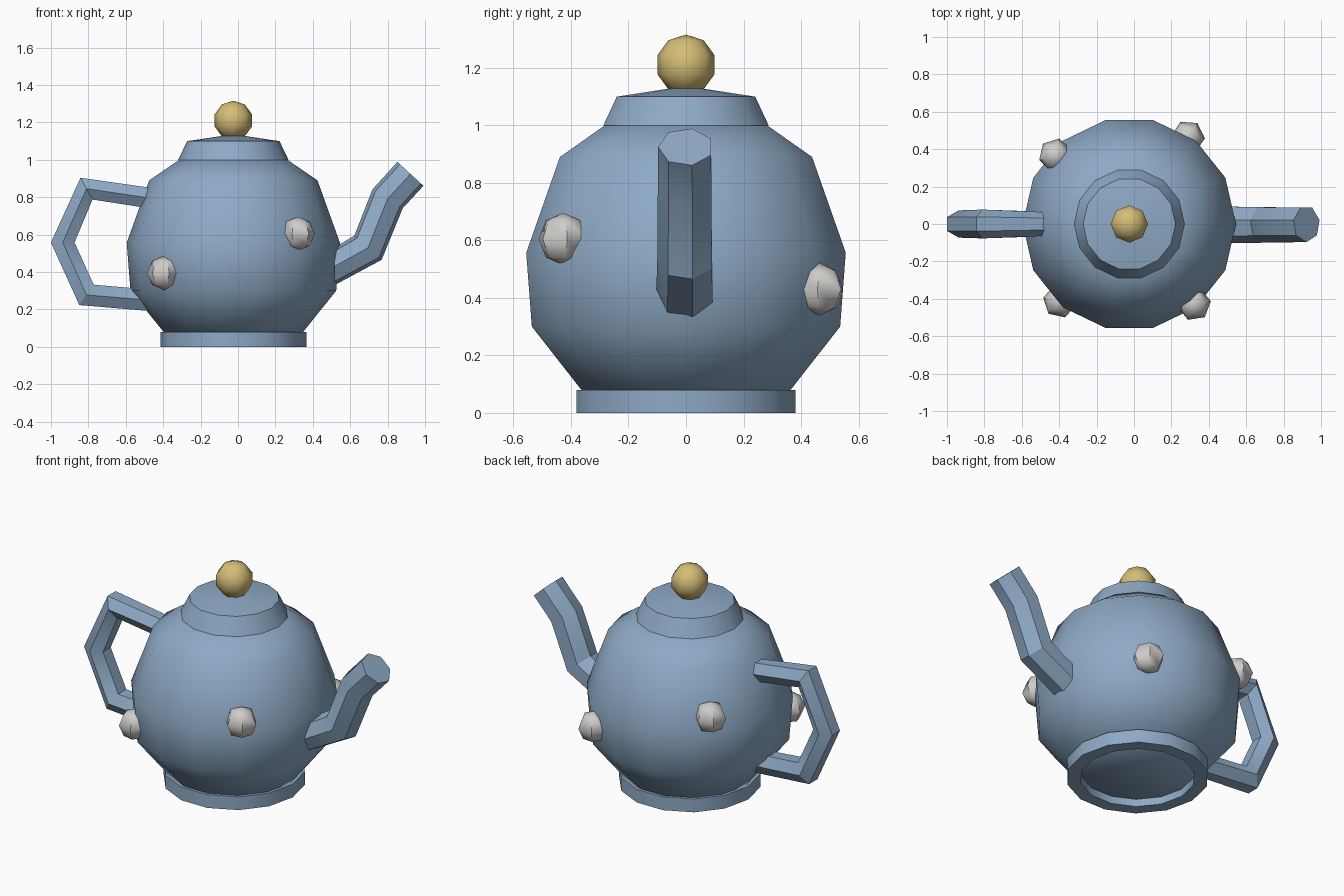
import bpy, bmesh, math
from mathutils import Vector, Matrix

if "Cube" in bpy.data.objects:
    bpy.data.objects.remove(bpy.data.objects["Cube"], do_unlink=True)

AXIS_X = -0.025
SIDES = 14


def make_material(name, rgb):
    mat = bpy.data.materials.new(name)
    mat.use_nodes = True
    color = (*rgb, 1.0)
    mat.diffuse_color = color
    mat.node_tree.nodes["Principled BSDF"].inputs["Base Color"].default_value = color
    return mat


blue = make_material("dusty blue glaze", (0.27, 0.40, 0.56))
gold = make_material("pale gold", (0.66, 0.51, 0.18))
pearl = make_material("light grey pearl", (0.62, 0.61, 0.59))


def finish(bm, name, mat, angle):
    bmesh.ops.recalc_face_normals(bm, faces=bm.faces)
    mesh = bpy.data.meshes.new(name)
    bm.to_mesh(mesh)
    bm.free()
    obj = bpy.data.objects.new(name, mesh)
    bpy.context.collection.objects.link(obj)
    mesh.materials.append(mat)
    bpy.ops.object.select_all(action="DESELECT")
    obj.select_set(True)
    bpy.context.view_layer.objects.active = obj
    bpy.ops.object.shade_smooth_by_angle(angle=math.radians(angle))
    return obj


def bridge(bm, a, b):
    n = len(a)
    for i in range(n):
        j = (i + 1) % n
        bm.faces.new((a[i], a[j], b[j], b[i]))


def lathe(name, profile, mat, angle, ring=False):
    """Spin (radius, height) points; either cap both ends or close into a ring."""
    bm = bmesh.new()
    loops = []
    for r, z in profile:
        turn = [2 * math.pi * i / SIDES for i in range(SIDES)]
        loops.append([bm.verts.new((AXIS_X + r * math.cos(t), r * math.sin(t), z)) for t in turn])
    for a, b in zip(loops, loops[1:]):
        bridge(bm, a, b)
    if ring:
        bridge(bm, loops[-1], loops[0])
    else:
        bm.faces.new(loops[0])
        bm.faces.new(loops[-1])
    return finish(bm, name, mat, angle)


def tube(name, path, sides, mat):
    """Sweep a polygon along (x, z, radius) points, with both ends facing along x."""
    bm = bmesh.new()
    pts = [Vector((x, 0, z)) for x, z, r in path]
    loops = []
    for i, (x, z, r) in enumerate(path):
        if 0 < i < len(path) - 1:
            t = (pts[i] - pts[i - 1]).normalized() + (pts[i + 1] - pts[i]).normalized()
        elif i == 0:
            t = Vector((math.copysign(1, pts[1].x - pts[0].x), 0, 0))
        else:
            t = pts[i] - pts[i - 1]
        t.normalize()
        u, v = Vector((0, -1, 0)), Vector((-t.z, 0, t.x))
        turn = [2 * math.pi * k / sides for k in range(sides)]
        loops.append([bm.verts.new(pts[i] + r * (math.cos(a) * u + math.sin(a) * v)) for a in turn])
    for a, b in zip(loops, loops[1:]):
        bridge(bm, a, b)
    bm.faces.new(loops[0])
    bm.faces.new(loops[-1])
    return finish(bm, name, mat, 30)


def ball(name, center, radius, segments, rings, turn, mat, angle):
    bm = bmesh.new()
    matrix = Matrix.Translation(center) @ Matrix.Rotation(turn, 4, "Z")
    bmesh.ops.create_uvsphere(bm, u_segments=segments, v_segments=rings, radius=radius, matrix=matrix)
    return finish(bm, name, mat, angle)


# Round body, hollow foot ring and lid
lathe("body", [(0.345, 0.045), (0.55, 0.3), (0.57, 0.557), (0.45, 0.89), (0.29, 1.0)], blue, 60)
lathe("foot_ring", [(0.39, 0.0), (0.39, 0.08), (0.315, 0.08), (0.315, 0.0)], blue, 40, ring=True)
lathe("lid", [(0.295, 1.0), (0.247, 1.1), (0.06, 1.128)], blue, 40)

# Knob on the lid
ball("lid_knob", (AXIS_X, 0, 1.211), 0.105, 8, 5, 0, gold, 50)

# Handle and spout
tube("handle", [(-0.48, 0.797, 0.064), (-0.81, 0.846, 0.077), (-0.937, 0.558, 0.073),
                (-0.81, 0.278, 0.077), (-0.48, 0.25, 0.066)], 6, blue)
tube("spout", [(0.515, 0.43, 0.103), (0.695, 0.53, 0.1), (0.8, 0.792, 0.098),
               (0.922, 0.925, 0.097)], 7, blue)

# Beads set into the belly: (direction in degrees, distance from axis, height)
beads = [(228, 0.555, 0.395), (309, 0.55, 0.605), (56, 0.56, 0.43), (137, 0.54, 0.64)]
for number, (degrees, dist, height) in enumerate(beads, 1):
    a = math.radians(degrees)
    center = (AXIS_X + dist * math.cos(a), dist * math.sin(a), height)
    ball(f"bead_{number}", center, 0.091, 6, 4, a + math.pi / 2, pearl, 50)
